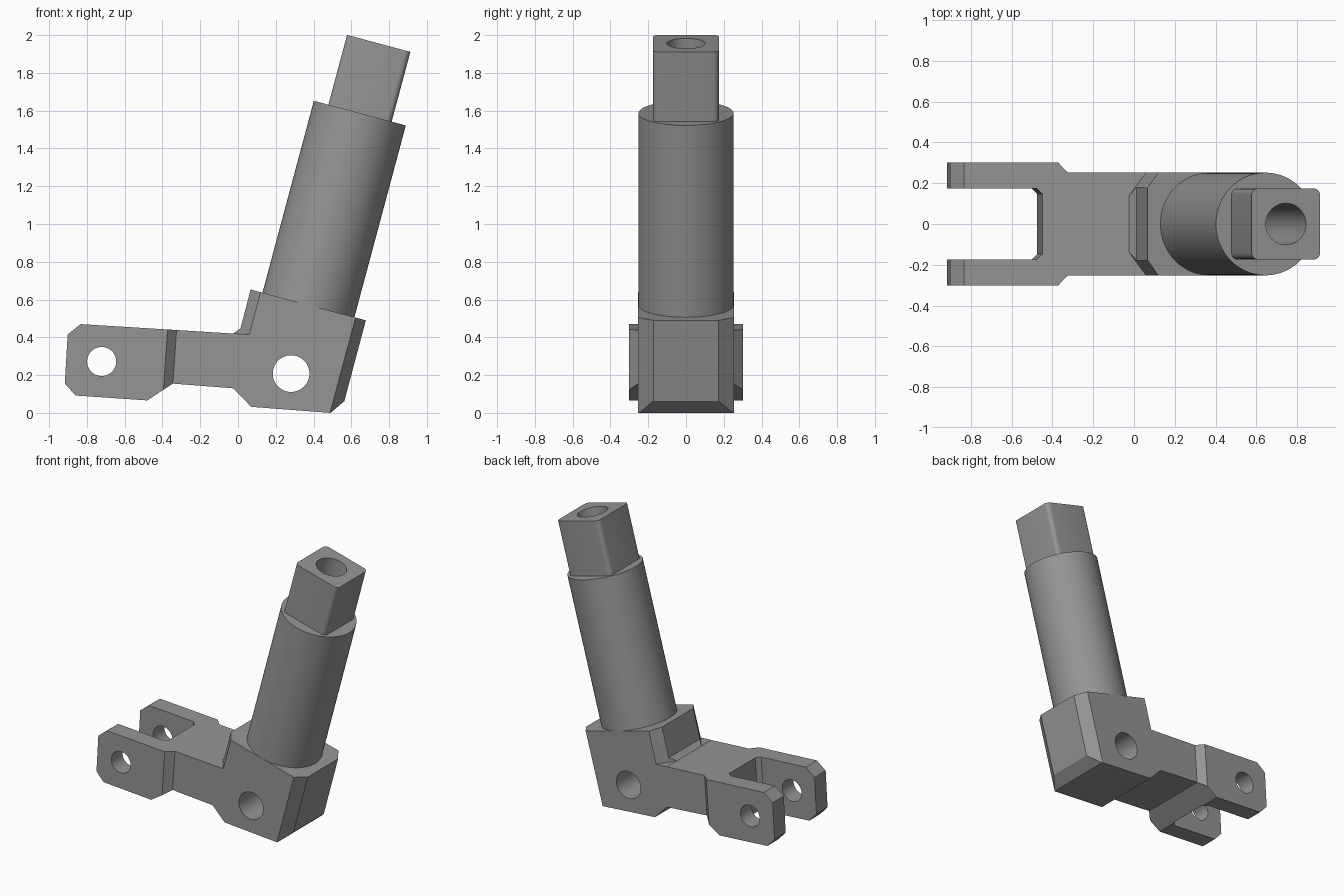
import bpy, bmesh, math
from mathutils import Vector, Matrix

if "Cube" in bpy.data.objects:
    bpy.data.objects.remove(bpy.data.objects["Cube"])

LEAN = math.radians(15)
TAN = math.tan(LEAN)
AXIS = Vector((math.sin(LEAN), 0, math.cos(LEAN)))
TILT = Matrix.Rotation(LEAN, 4, 'Y')

steel = bpy.data.materials.new("steel grey")
steel.diffuse_color = (0.30, 0.30, 0.30, 1)
steel.use_nodes = True
steel.node_tree.nodes["Principled BSDF"].inputs["Base Color"].default_value = steel.diffuse_color


def add(name, bm):
    bmesh.ops.recalc_face_normals(bm, faces=bm.faces)
    me = bpy.data.meshes.new(name)
    bm.to_mesh(me)
    bm.free()
    me.materials.append(steel)
    ob = bpy.data.objects.new(name, me)
    bpy.context.collection.objects.link(ob)
    return ob


def prism(name, pts, low, high):
    """Closed prism; low and high map each 2D outline point to 3D."""
    bm = bmesh.new()
    a = [bm.verts.new(low(*p)) for p in pts]
    b = [bm.verts.new(high(*p)) for p in pts]
    bm.faces.new(a)
    bm.faces.new(b[::-1])
    for i in range(len(pts)):
        j = (i + 1) % len(pts)
        bm.faces.new((a[i], a[j], b[j], b[i]))
    return add(name, bm)


def cylinder(name, r, length, matrix, seg=64):
    bm = bmesh.new()
    bmesh.ops.create_cone(bm, cap_ends=True, segments=seg, radius1=r,
                          radius2=r, depth=length, matrix=matrix)
    return add(name, bm)


def boolean(ob, cutter, op='DIFFERENCE', keep=False):
    mod = ob.modifiers.new("cut", 'BOOLEAN')
    mod.operation, mod.solver, mod.object = op, 'EXACT', cutter
    bpy.context.view_layer.objects.active = ob
    bpy.ops.object.modifier_apply(modifier=mod.name)
    if not keep:
        bpy.data.objects.remove(cutter)


def smooth(ob):
    bpy.ops.object.select_all(action='DESELECT')
    ob.select_set(True)
    bpy.context.view_layer.objects.active = ob
    bpy.ops.object.shade_smooth_by_angle(angle=math.radians(30))


# Knuckle body: side profile of fork, arm and block
side = [(-0.902, 0.415), (-0.833, 0.47), (-0.025, 0.42), (0.013, 0.447),
        (0.067, 0.653), (0.677, 0.49), (0.563, 0.062), (0.49, 0.0),
        (0.07, 0.032), (-0.025, 0.13), (-0.345, 0.155), (-0.48, 0.066),
        (-0.86, 0.092), (-0.917, 0.155)]
body = prism("knuckle_body", side, lambda x, z: (x, -0.4, z),
             lambda x, z: (x, 0.4, z))

# Plan outline with the fork slot, leaning slightly with the arm
half = [(-0.45, 0.147), (-0.478, 0.175), (-1.2, 0.175), (-1.2, 0.302),
        (-0.373, 0.302), (-0.325, 0.253), (1.2, 0.253)]
plan = half + [(x, -y) for x, y in reversed(half)]
arm_lean = lambda z: lambda x, y: (x + 0.068 * (z - 0.44), y, z)
boolean(body, prism("plan", plan, arm_lean(-0.3), arm_lean(1.0)), 'INTERSECT')

# Chamfers on the leaning corners of the block
for s in (1, -1):
    right = [(0.70, s * 0.142), (0.587, s * 0.296), (0.75, s * 0.4)]
    left = [(-0.07, s * 0.076), (0.09, s * 0.294), (-0.07, s * 0.4)]
    lean = lambda z: lambda x, y: (x + TAN * (z - 0.49), y, z)
    boolean(body, prism("corner", right, lean(-0.3), lean(1.0)))
    boolean(body, prism("corner", left,
                        lambda x, y: (x, y, 0.4155 + 0.0619 * (0.06 - x)),
                        lambda x, y: (x + TAN * 0.5, y, 0.915)))

# Cross holes through the fork and the block
for x, z, r in ((-0.722, 0.272, 0.077), (0.281, 0.208, 0.097)):
    m = Matrix.Translation((x, 0, z)) @ Matrix.Rotation(math.pi / 2, 4, 'X')
    boolean(body, cylinder("hole", r, 1.2, m, 48))
smooth(body)

# Round leaning shaft, sunk a little into the block
top = Vector((0.645, 0, 1.587))
shaft_len = 1.09
shaft = cylinder("shaft", 0.252, shaft_len,
                 Matrix.Translation(top - AXIS * shaft_len / 2) @ TILT)

# Square end with rounded long edges
end_len = 0.40
end_top = Vector((0.745, 0, 1.956))
bm = bmesh.new()
bmesh.ops.create_cube(bm, size=1, matrix=Matrix.Diagonal((0.347, 0.347, end_len, 1)))
long_edges = [e for e in bm.edges
              if abs(e.verts[0].co.z - e.verts[1].co.z) > 0.1]
bmesh.ops.bevel(bm, geom=long_edges, offset=0.03, segments=5, profile=0.5,
                affect='EDGES')
bmesh.ops.transform(bm, verts=bm.verts,
                    matrix=Matrix.Translation(end_top - AXIS * end_len / 2) @ TILT)
square_end = add("square_end", bm)

# Blind bore down the axis
bore = cylinder("bore", 0.102, 2.0, Matrix.Translation(end_top) @ TILT, 48)
boolean(square_end, bore, keep=True)
boolean(shaft, bore)
smooth(shaft)
smooth(square_end)
